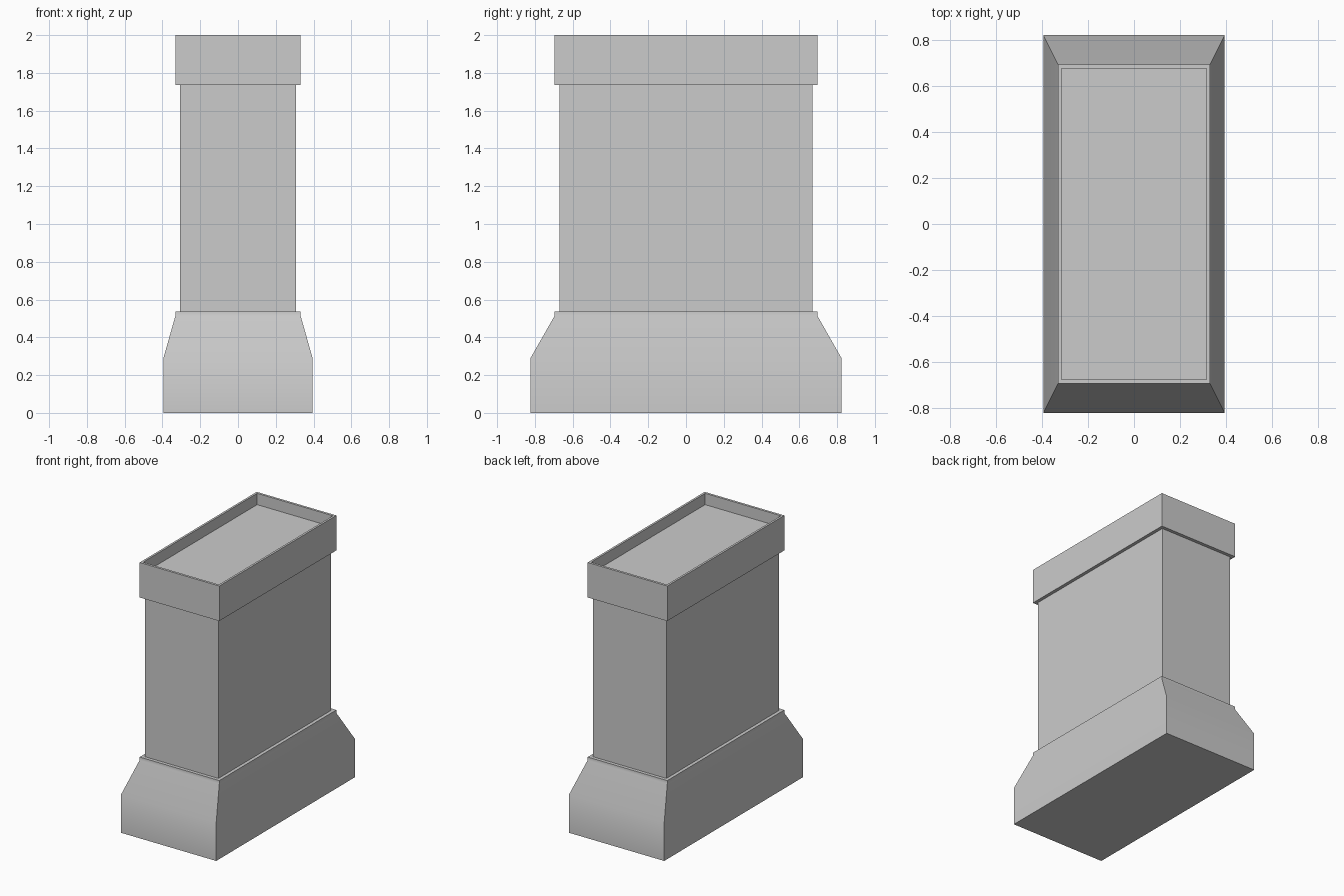
import bpy, bmesh
from math import radians

if "Cube" in bpy.data.objects:
    bpy.data.objects.remove(bpy.data.objects["Cube"])


def loft(name, rings, close_ends=True):
    """Stack rectangular rings given as (half_x, half_y, z) and skin them."""
    bm = bmesh.new()
    loops = [[bm.verts.new((sx * x, sy * y, z))
              for sx, sy in ((-1, -1), (1, -1), (1, 1), (-1, 1))]
             for x, y, z in rings]
    for a, b in zip(loops, loops[1:]):
        for i in range(4):
            j = (i + 1) % 4
            bm.faces.new((a[i], a[j], b[j], b[i]))
    if close_ends:
        bm.faces.new(loops[0][::-1])
        bm.faces.new(loops[-1])
    mesh = bpy.data.meshes.new(name)
    bm.to_mesh(mesh)
    bm.free()
    obj = bpy.data.objects.new(name, mesh)
    bpy.context.collection.objects.link(obj)
    return obj


# Flared plinth with a thin vertical lip, softly shaded up the slope
plinth = loft("plinth", [(0.395, 0.823, 0), (0.395, 0.823, 0.29),
                         (0.331, 0.695, 0.515), (0.331, 0.695, 0.538)])
bpy.context.view_layer.objects.active = plinth
plinth.select_set(True)
bpy.ops.object.shade_smooth_by_angle(angle=radians(35))

# Plain shaft; its ends are hidden against the plinth and the cap
loft("shaft", [(0.306, 0.67, 0.538), (0.306, 0.67, 1.737)], close_ends=False)

# Cap with a thin rim around a shallow recess
loft("cap", [(0.331, 0.695, 1.737), (0.331, 0.695, 2.0),
             (0.315, 0.677, 2.0), (0.315, 0.677, 1.915)])
